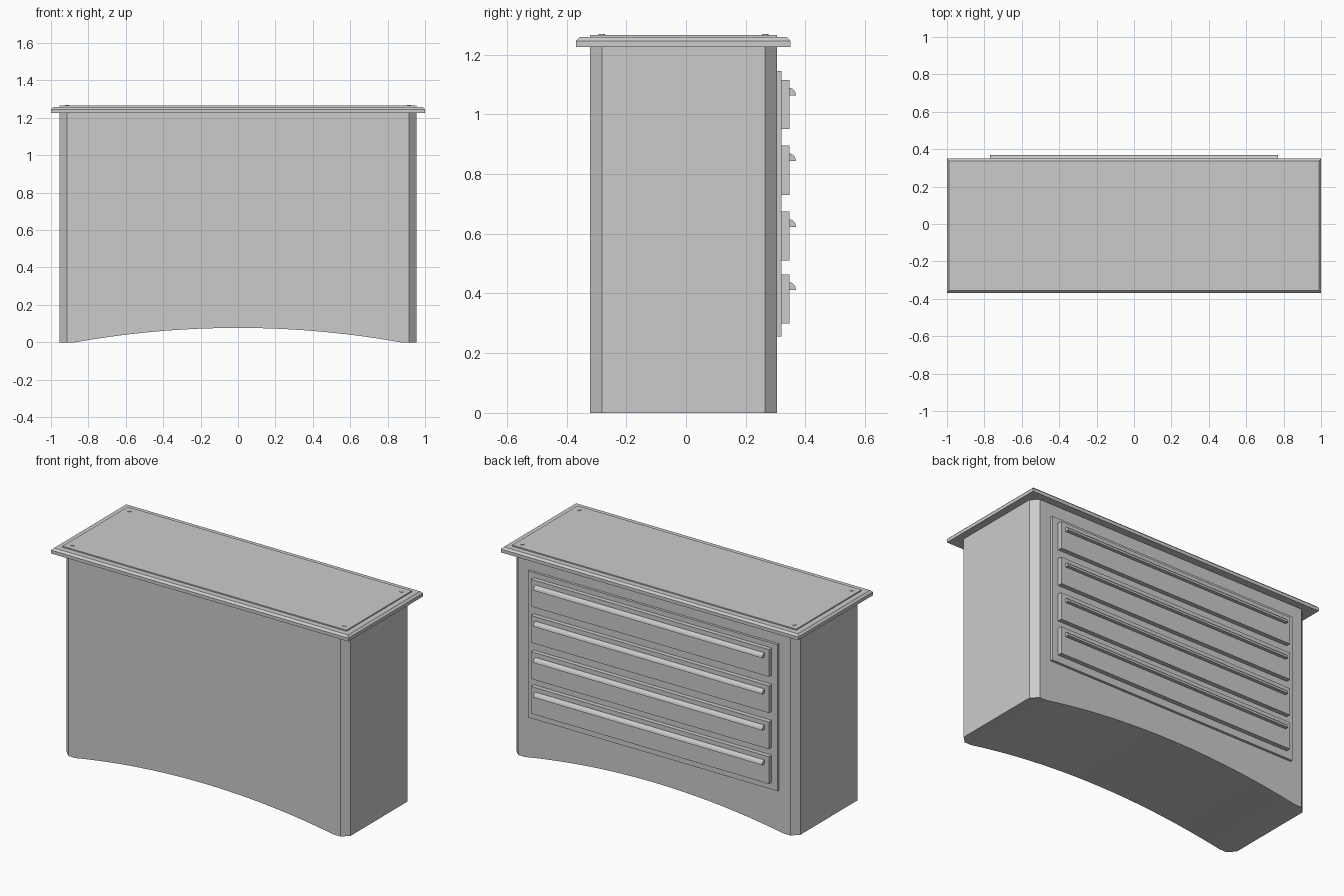
import bpy
import bmesh
import math
from mathutils import Matrix, Vector

if "Cube" in bpy.data.objects:
    bpy.data.objects.remove(bpy.data.objects["Cube"], do_unlink=True)

grey = bpy.data.materials.new("plain_grey")
grey.use_nodes = True
grey.diffuse_color = (0.6, 0.6, 0.6, 1)
grey.node_tree.nodes["Principled BSDF"].inputs["Base Color"].default_value = (0.6, 0.6, 0.6, 1)

FRONT, BACK = -0.322, 0.305      # cabinet body depth
HALF = 0.955                     # cabinet body half width
CHAMFER = 0.04
SLAB_Z, TOP_Z = 1.226, 1.265


def finish(name, bm):
    bmesh.ops.recalc_face_normals(bm, faces=bm.faces)
    mesh = bpy.data.meshes.new(name)
    bm.to_mesh(mesh)
    bm.free()
    mesh.materials.append(grey)
    obj = bpy.data.objects.new(name, mesh)
    bpy.context.collection.objects.link(obj)
    return obj


def prism(points, sweep):
    """Closed outline of 3D points swept along a vector."""
    bm = bmesh.new()
    face = bm.faces.new([bm.verts.new(p) for p in points])
    out = bmesh.ops.extrude_face_region(bm, geom=[face])
    verts = [g for g in out["geom"] if isinstance(g, bmesh.types.BMVert)]
    bmesh.ops.translate(bm, verts=verts, vec=Vector(sweep))
    return bm


def box(x, y0, y1, z0, z1):
    return prism([(-x, y0, z0), (x, y0, z0), (x, y1, z0), (-x, y1, z0)], (0, 0, z1 - z0))


# Cabinet body: arched underside, chamfered upright corners
span, rise, steps = 0.87, 0.077, 24
radius = (span ** 2 + rise ** 2) / (2 * rise)
half_angle = math.asin(span / radius)
outline = [(HALF, FRONT, 0), (HALF, FRONT, SLAB_Z), (-HALF, FRONT, SLAB_Z), (-HALF, FRONT, 0)]
for i in range(steps + 1):
    a = half_angle * (2 * i / steps - 1)
    outline.append((radius * math.sin(a), FRONT, rise - radius * (1 - math.cos(a))))
bm = prism(outline, (0, BACK - FRONT, 0))
uprights = [e for e in bm.edges if abs(e.verts[0].co.z - e.verts[1].co.z) > 1]
bmesh.ops.bevel(bm, geom=uprights, offset=CHAMFER, segments=1, affect="EDGES")
body = finish("cabinet_body", bm)

# Overhanging top slab with a chamfered upper rim
bm = box(1.0, -0.368, 0.35, SLAB_Z, 1.258)
rim = [e for e in bm.edges if all(v.co.z > 1.25 for v in e.verts)]
bmesh.ops.bevel(bm, geom=rim, offset=0.012, segments=1, affect="EDGES")
finish("top_slab", bm)

# Raised inlay on the slab
finish("top_inlay", box(HALF, FRONT, BACK, 1.25, TOP_Z))

# Fixing studs at the inlay corners
for side, x in (("right", -0.915), ("left", 0.915)):
    for end, y in (("front", FRONT + CHAMFER), ("back", BACK - CHAMFER)):
        bm = bmesh.new()
        bmesh.ops.create_cone(bm, cap_ends=True, segments=16, radius1=0.011, radius2=0.011,
                              depth=0.006, matrix=Matrix.Translation((x, y, TOP_Z)))
        finish(f"{end}_{side}_stud", bm)

# Drawer surround on the back
finish("drawer_surround", box(0.84, BACK - 0.01, 0.32, 0.255, 1.145))

# Four drawers, each with a full-width quarter-round pull
DRAWER_Y, PULL_X = 0.347, 0.77
for n, z in enumerate((0.299, 0.51, 0.73, 0.95), 1):
    finish(f"drawer_{n}", box(0.8, 0.31, DRAWER_Y, z, z + 0.165))
    base = z + 0.113
    section = [(-PULL_X, DRAWER_Y - 0.005, base), (-PULL_X, DRAWER_Y - 0.005, base + 0.025)]
    for i in range(9):
        a = math.pi / 2 * (1 - i / 8)
        section.append((-PULL_X, DRAWER_Y + 0.021 * math.cos(a), base + 0.025 * math.sin(a)))
    pull = finish(f"drawer_pull_{n}", prism(section, (2 * PULL_X, 0, 0)))
    bpy.ops.object.select_all(action="DESELECT")
    pull.select_set(True)
    bpy.context.view_layer.objects.active = pull
    bpy.ops.object.shade_smooth_by_angle(angle=math.radians(30))
